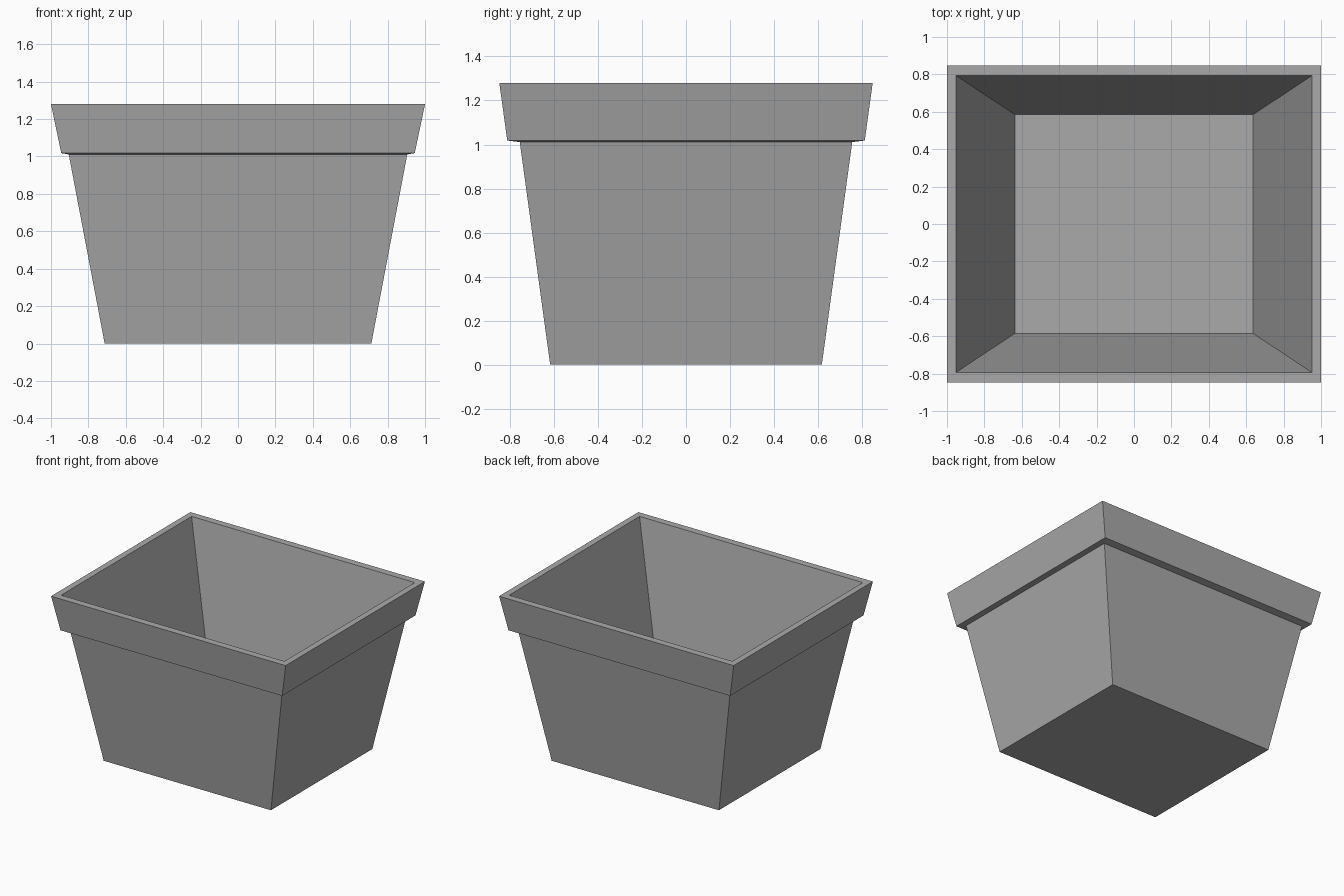
import bpy
import bmesh

# Remove the default cube
cube = bpy.data.objects.get("Cube")
if cube:
    bpy.data.objects.remove(cube, do_unlink=True)

# Flat grey finish
GREY = (0.4, 0.4, 0.4, 1.0)
mat = bpy.data.materials.new("matte grey")
mat.use_nodes = True
mat.diffuse_color = GREY
shader = mat.node_tree.nodes["Principled BSDF"]
shader.inputs["Base Color"].default_value = GREY
shader.inputs["Roughness"].default_value = 0.8

# Rectangular rings as half width, half depth, height
PROFILE = [
    (0.713, 0.617, 0.0),     # base
    (0.905, 0.755, 1.011),   # neck under the lip
    (0.945, 0.812, 1.018),   # lip lower edge
    (1.0, 0.848, 1.28),      # rim outer edge
    (0.952, 0.794, 1.28),    # rim inner edge
    (0.637, 0.585, 0.10),    # inner floor
]
CORNERS = [(-1, -1), (1, -1), (1, 1), (-1, 1)]

# Loft the rings into one closed planter
bm = bmesh.new()
rings = [[bm.verts.new((sx * w, sy * d, z)) for sx, sy in CORNERS]
         for w, d, z in PROFILE]
for low, high in zip(rings, rings[1:]):
    for i in range(4):
        j = (i + 1) % 4
        bm.faces.new((low[i], low[j], high[j], high[i]))
bm.faces.new(rings[0][::-1])
bm.faces.new(rings[-1])
bmesh.ops.recalc_face_normals(bm, faces=bm.faces)

mesh = bpy.data.meshes.new("planter")
bm.to_mesh(mesh)
bm.free()
mesh.materials.append(mat)
planter = bpy.data.objects.new("planter", mesh)
bpy.context.collection.objects.link(planter)
